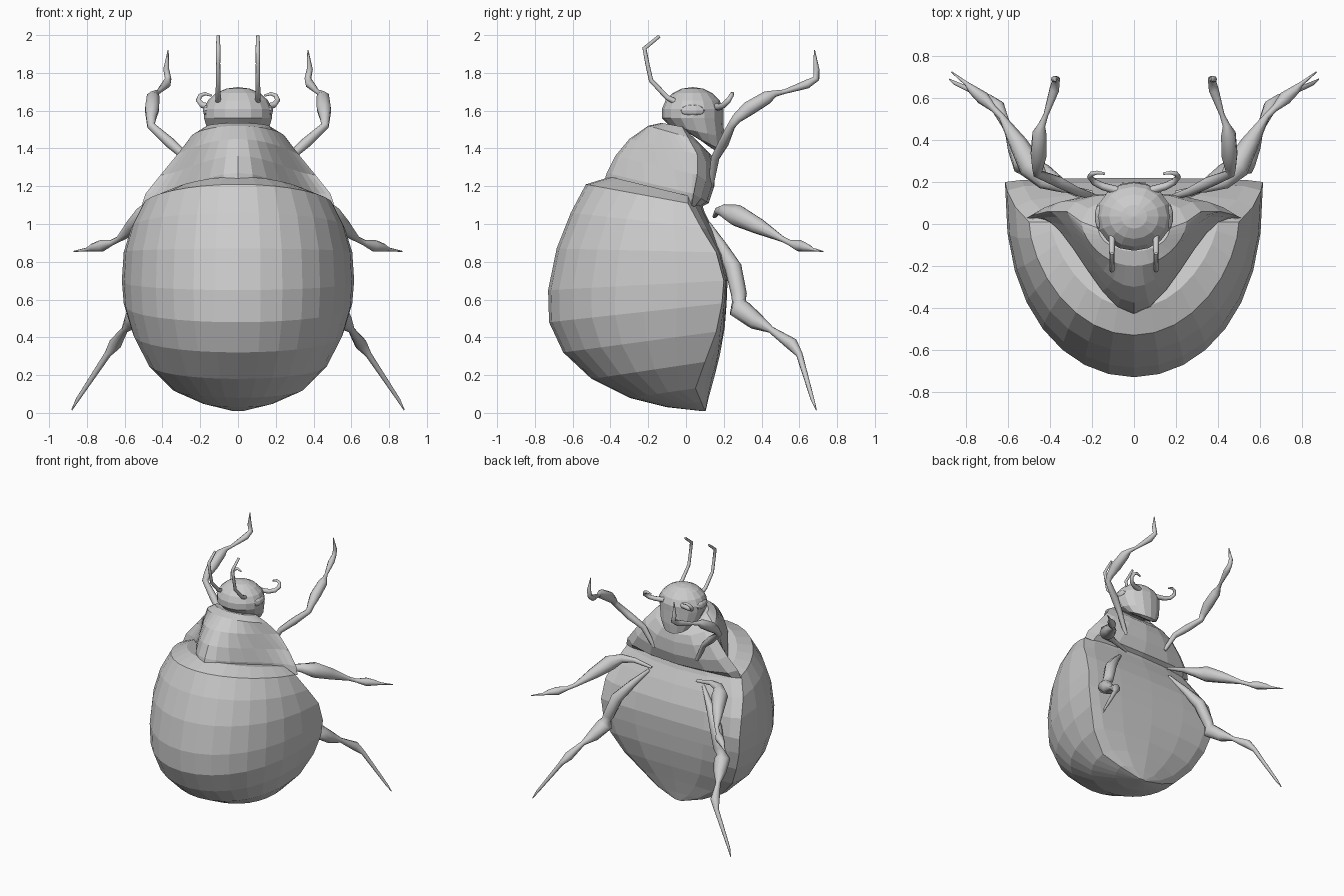
import bpy, bmesh, math
from mathutils import Vector


def finish(name, bm):
    bmesh.ops.recalc_face_normals(bm, faces=bm.faces[:])
    me = bpy.data.meshes.new(name)
    bm.to_mesh(me)
    bm.free()
    ob = bpy.data.objects.new(name, me)
    bpy.context.collection.objects.link(ob)
    return ob


def loft(name, rings, n=16, m=6):
    """Ring: half width, rim (y,z), dome centre (y,z), belly centre (y,z), dome power."""
    bm = bmesh.new()
    loops = []
    for w, rim, dome, belly, p in rings:
        loop = []
        for count, mid, power, sign in ((n, dome, p, 1), (m, belly, 1.0, -1)):
            for i in range(count):
                t = math.pi * i / count
                s = max(math.sin(t), 0) ** power if i else 0
                loop.append(bm.verts.new((sign * w * math.cos(t),
                                          rim[0] + (mid[0] - rim[0]) * s,
                                          rim[1] + (mid[1] - rim[1]) * s)))
        loops.append(loop)
    for a, b in zip(loops, loops[1:]):
        k = len(a)
        for i in range(k):
            j = (i + 1) % k
            bm.faces.new((a[i], a[j], b[j], b[i]))
    for loop in (loops[0], loops[-1]):
        c = bm.verts.new(sum((v.co for v in loop), Vector()) / len(loop))
        for i in range(len(loop)):
            bm.faces.new((loop[i], loop[(i + 1) % len(loop)], c))
    return finish(name, bm)


def limb(name, pts, sides=8):
    """Tapered tube through (x, y, z, radius) points."""
    for side, label in ((1, "right"), (-1, "left")):
        bm = bmesh.new()
        path = [Vector((side * p[0], p[1], p[2])) for p in pts]
        loops, u = [], None
        for i, c in enumerate(path):
            d0 = (c - path[i - 1]).normalized() if i else Vector()
            d1 = (path[i + 1] - c).normalized() if i < len(path) - 1 else Vector()
            d = (d0 + d1).normalized()
            u = d.orthogonal() if u is None else u - d * u.dot(d)
            u.normalize()
            v = d.cross(u)
            loops.append([bm.verts.new(c + pts[i][3] * (
                u * math.cos(2 * math.pi * k / sides) + v * math.sin(2 * math.pi * k / sides)))
                for k in range(sides)])
        for a, b in zip(loops, loops[1:]):
            for k in range(sides):
                j = (k + 1) % sides
                bm.faces.new((a[k], a[j], b[j], b[k]))
        bm.faces.new(loops[0])
        bm.faces.new(loops[-1])
        ob = finish(label + "_" + name, bm)
        for f in ob.data.polygons:
            f.use_smooth = len(f.vertices) == 4


# Domed wing cases and belly
loft("abdomen", [
    (.03, (.10, .01), (.08, .01), (.105, .012), 1),
    (.20, (.08, .06), (-.10, .03), (.12, .08), 1),
    (.35, (.05, .13), (-.30, .08), (.15, .19), .92),
    (.48, (.10, .27), (-.50, .18), (.18, .31), .85),
    (.56, (.16, .43), (-.65, .32), (.205, .45), .82),
    (.605, (.19, .58), (-.725, .48), (.215, .58), .82),
    (.615, (.20, .70), (-.73, .65), (.22, .70), .82),
    (.605, (.16, .85), (-.685, .87), (.20, .83), .85),
    (.565, (.08, .98), (-.61, 1.06), (.15, .96), .95),
    (.50, (.01, 1.11), (-.53, 1.21), (.10, 1.06), 1.2),
    (.40, (.01, 1.15), (-.40, 1.25), (.08, 1.12), 1.4)])

# Thorax shield, pinched toward the middle at its flared rear edge
loft("thorax_shield", [
    (.51, (.03, 1.10), (-.43, 1.235), (.06, 1.08), 6),
    (.49, (.04, 1.16), (-.42, 1.27), (.12, 1.11), 5),
    (.41, (.06, 1.26), (-.375, 1.36), (.15, 1.20), 3.6),
    (.32, (.06, 1.37), (-.30, 1.45), (.15, 1.30), 2.1),
    (.25, (.01, 1.46), (-.20, 1.52), (.14, 1.36), 1.2),
    (.17, (-.02, 1.515), (-.13, 1.535), (.08, 1.42), 1)], n=20)

# Head, drawn down into a jaw at the rear
bm = bmesh.new()
bmesh.ops.create_uvsphere(bm, u_segments=16, v_segments=9, radius=1)
for v in bm.verts:
    x, y, z = v.co
    low = max(0, -z - .3)
    v.co = (.183 * x, .035 + .165 * y + .12 * low,
            max(1.585 + .14 * z, 1.50) - .18 * low * max(0, y + .7))
finish("head", bm)

# Eyes
for side, label in ((1, "right"), (-1, "left")):
    bm = bmesh.new()
    bmesh.ops.create_uvsphere(bm, u_segments=10, v_segments=6, radius=1)
    for v in bm.verts:
        v.co = (side * .16 + .027 * v.co.x, .035 + .07 * v.co.y, 1.60 + .032 * v.co.z)
    finish(label + "_eye", bm)

# Antennae and curled feelers
limb("antenna", [(.105, -.04, 1.64, .016), (.105, -.10, 1.67, .014), (.105, -.185, 1.76, .012),
                 (.105, -.205, 1.85, .011), (.105, -.22, 1.93, .012), (.105, -.14, 1.995, .009)])
limb("feeler", [(.08, .16, 1.62, .02), (.15, .18, 1.62, .018), (.19, .20, 1.63, .016),
                (.21, .225, 1.655, .014), (.20, .24, 1.68, .012), (.175, .245, 1.69, .01),
                (.14, .24, 1.68, .006)])

# Three pairs of legs
limb("front_leg", [(.19, .13, 1.20, .015), (.27, .155, 1.35, .022), (.36, .20, 1.43, .028),
                   (.46, .24, 1.52, .022), (.46, .27, 1.56, .028), (.455, .33, 1.61, .04),
                   (.45, .43, 1.67, .036), (.44, .47, 1.69, .018), (.42, .52, 1.70, .012),
                   (.38, .64, 1.74, .024), (.37, .69, 1.77, .018), (.38, .69, 1.82, .016),
                   (.37, .68, 1.92, .003)])
limb("middle_leg", [(.20, .15, 1.04, .01), (.34, .17, 1.07, .02), (.43, .20, 1.07, .035),
                    (.49, .27, 1.045, .06), (.55, .38, .99, .045), (.63, .51, .92, .016),
                    (.67, .55, .90, .016), (.72, .60, .885, .032), (.77, .64, .875, .022),
                    (.80, .67, .865, .01), (.87, .725, .855, .003)])
limb("hind_leg", [(.24, .12, 1.00, .012), (.35, .19, .88, .03), (.44, .25, .77, .045),
                  (.49, .28, .63, .042), (.51, .28, .59, .036), (.52, .285, .55, .06),
                  (.56, .37, .485, .046), (.60, .45, .44, .018), (.65, .56, .365, .034),
                  (.69, .60, .31, .018), (.85, .67, .07, .01), (.88, .69, .015, .003)])
